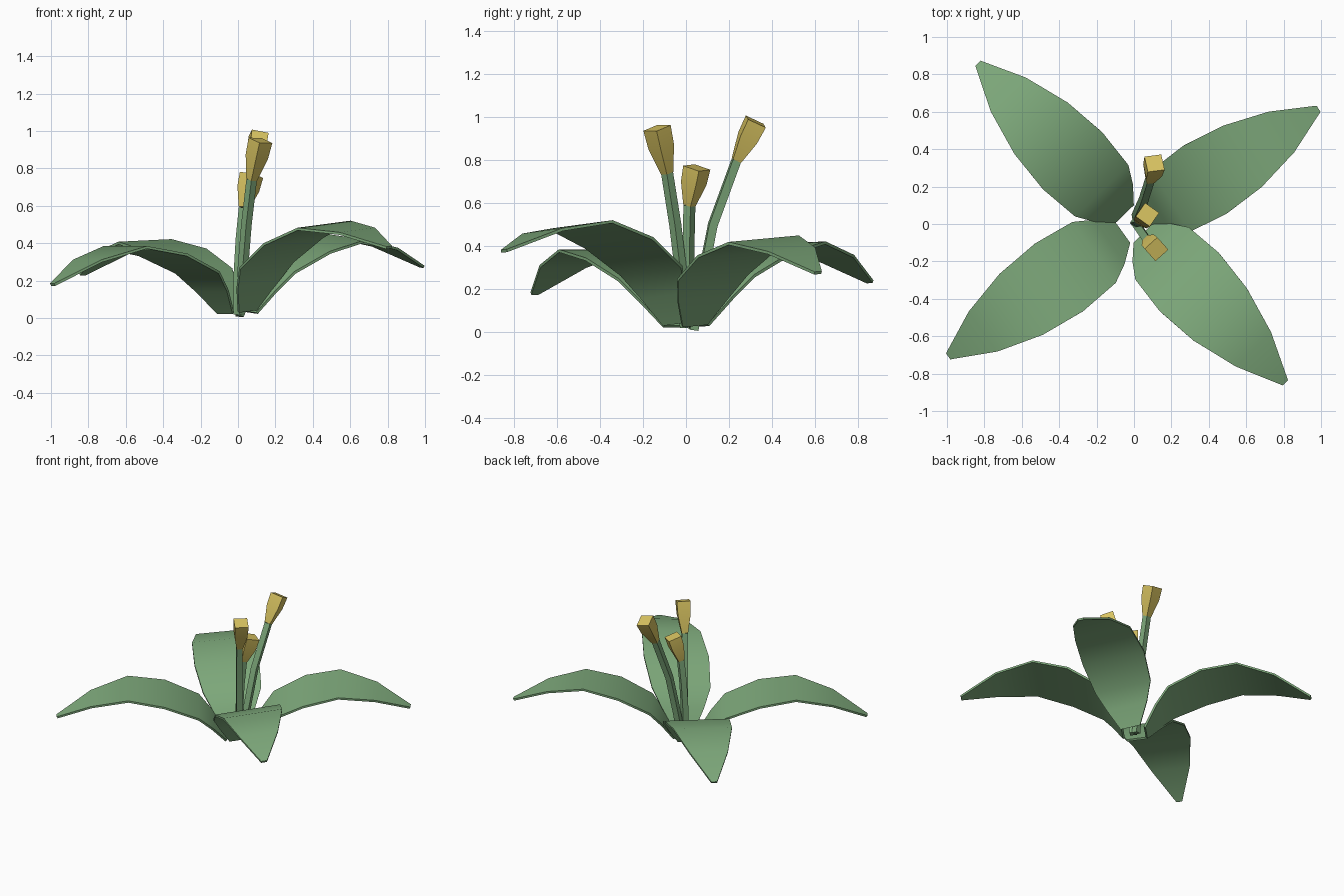
import bpy, bmesh, math
from mathutils import Vector, Matrix

if "Cube" in bpy.data.objects:
    bpy.data.objects.remove(bpy.data.objects["Cube"], do_unlink=True)


def material(name, rgb):
    m = bpy.data.materials.new(name)
    m.use_nodes = True
    m.diffuse_color = (*rgb, 1)
    m.node_tree.nodes["Principled BSDF"].inputs["Base Color"].default_value = (*rgb, 1)
    return m


GREEN = material("leaf green", (0.21, 0.40, 0.20))
YELLOW = material("bud yellow", (0.69, 0.55, 0.12))


def loft(name, rings, mat, smooth_angle):
    """Join four-cornered rings into a closed solid."""
    bm = bmesh.new()
    rows = [[bm.verts.new(p) for p in ring] for ring in rings]
    for a, b in zip(rows, rows[1:]):
        for i in range(4):
            j = (i + 1) % 4
            bm.faces.new((a[i], a[j], b[j], b[i]))
    bm.faces.new(rows[0])
    bm.faces.new(rows[-1])
    bmesh.ops.recalc_face_normals(bm, faces=bm.faces[:])
    mesh = bpy.data.meshes.new(name)
    bm.to_mesh(mesh)
    bm.free()
    mesh.materials.append(mat)
    ob = bpy.data.objects.new(name, mesh)
    bpy.context.collection.objects.link(ob)
    bpy.ops.object.select_all(action="DESELECT")
    ob.select_set(True)
    bpy.context.view_layer.objects.active = ob
    bpy.ops.object.shade_smooth_by_angle(angle=math.radians(smooth_angle))
    return ob


# Leaf outline: distance out, height, half width
LEAF = [(0.075, 0.03, 0.07), (0.165, 0.15, 0.145), (0.262, 0.25, 0.20), (0.49, 0.345, 0.222),
        (0.74, 0.385, 0.20), (0.99, 0.312, 0.132), (1.22, 0.185, 0.02)]
THICK = 0.014


def leaf(name, tip, pitch, roll, scale):
    """An arching blade pointing at tip, raised by pitch and tilted sideways by roll."""
    turn = (Matrix.Rotation(math.atan2(tip[1], tip[0]), 3, "Z")
            @ Matrix.Rotation(-math.radians(pitch), 3, "Y"))
    tilt = math.tan(math.radians(roll))
    pts = [Vector((r, 0, z)) * scale for r, z, _ in LEAF]
    rings = []
    for i, (p, (_, _, w)) in enumerate(zip(pts, LEAF)):
        along = (pts[min(i + 1, len(pts) - 1)] - pts[max(i - 1, 0)]).normalized()
        side = Vector((0, w, w * tilt)) * scale
        down = Vector((along.z, 0, -along.x)) * THICK
        rings.append([turn @ q for q in (p + side, p - side, p - side + down, p + side + down)])
    loft(name, rings, GREEN, 40)


leaf("leaf_back_left", (0.985, 0.615), 5.0, 4.5, 0.97)
leaf("leaf_front_left", (0.815, -0.855), 9.5, 5.5, 1.0)
leaf("leaf_back_right", (-0.835, 0.86), 2.7, -2, 0.99)
leaf("leaf_front_right", (-0.99, -0.705), 0, 0, 1.0)


def tube(name, path, halves, yaw, mat):
    """A square tube along a path."""
    pts = [Vector(p) for p in path]
    spin = Matrix.Rotation(math.radians(yaw), 3, "Z")
    rings = []
    for i, (p, h) in enumerate(zip(pts, halves)):
        along = pts[min(i + 1, len(pts) - 1)] - pts[max(i - 1, 0)]
        rot = Vector((0, 0, 1)).rotation_difference(along).to_matrix() @ spin
        rings.append([p + rot @ Vector((x * h, y * h, 0))
                      for x, y in ((1, 1), (-1, 1), (-1, -1), (1, -1))])
    loft(name, rings, mat, 20)


def flower(name, path, top, yaw):
    """A thin stem along path, capped by a flaring bud that ends at top."""
    tube(name + "_stem", path, [0.02] * len(path), yaw, GREEN)
    base, end = Vector(path[-1]), Vector(top)
    tube(name + "_bud", [base, base.lerp(end, 0.58), end], [0.021, 0.043, 0.046], yaw, YELLOW)


flower("tall_flower", [(0.01, 0.035, 0.01), (0.025, 0.07, 0.22), (0.05, 0.125, 0.5),
                       (0.085, 0.235, 0.8)], (0.11, 0.325, 0.98), 10)
flower("front_flower", [(0.01, 0.0, 0.02), (0.025, -0.02, 0.25), (0.045, -0.05, 0.5),
                        (0.073, -0.088, 0.74)], (0.12, -0.135, 0.95), 42)
flower("short_flower", [(0.005, 0.01, 0.02), (0.005, 0.01, 0.25), (0.015, 0.012, 0.42),
                        (0.032, 0.016, 0.59)], (0.072, 0.05, 0.765), 55)
